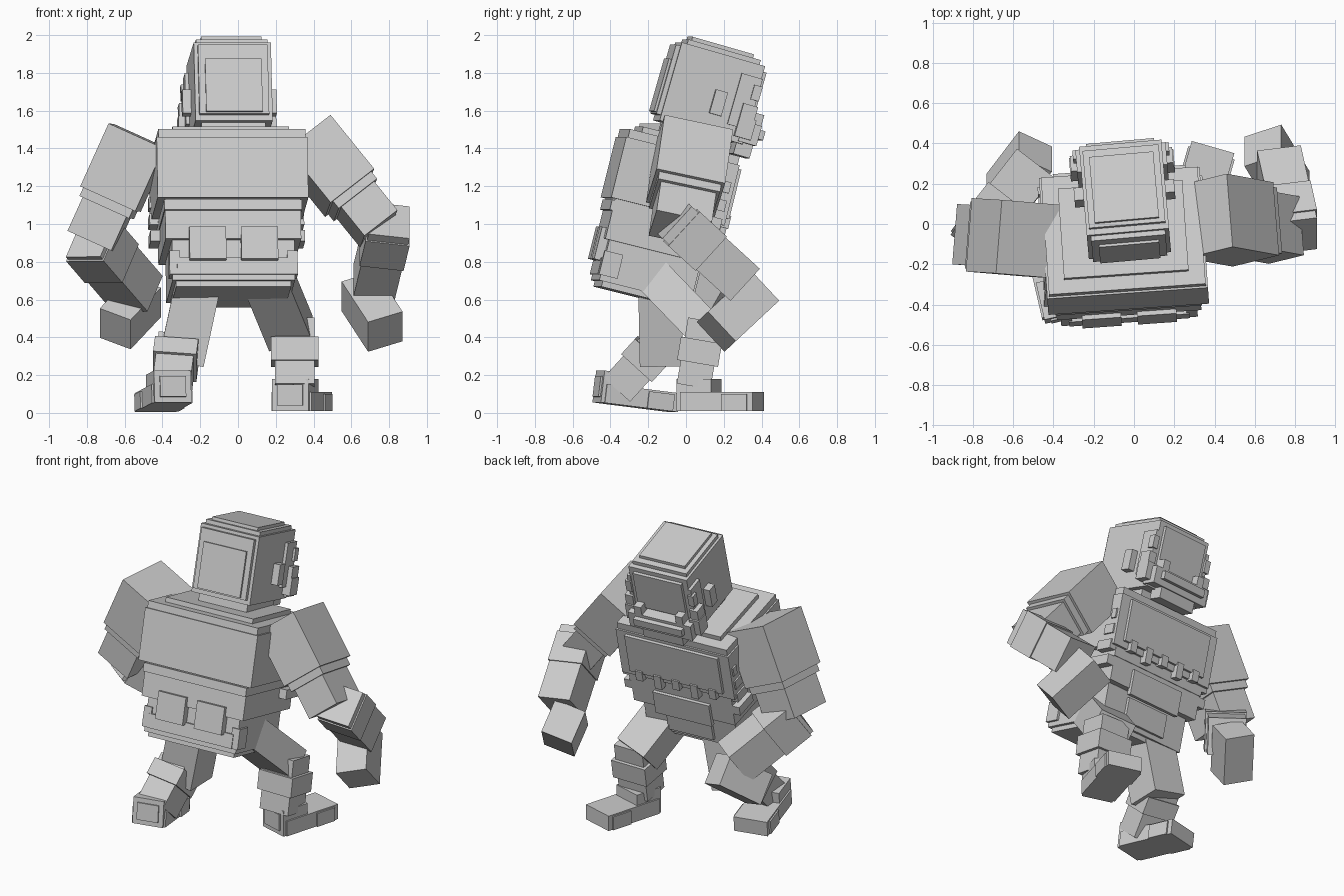
import bpy, bmesh, math
from mathutils import Matrix, Vector

if "Cube" in bpy.data.objects:
    bpy.data.objects.remove(bpy.data.objects["Cube"])

grey = bpy.data.materials.new("stone_grey")
grey.diffuse_color = (0.61, 0.61, 0.61, 1)
grey.use_nodes = True
grey.node_tree.nodes["Principled BSDF"].inputs["Base Color"].default_value = grey.diffuse_color


def part(name, frame, boxes):
    """One object made of axis-aligned boxes (lo, hi) in a tilted frame."""
    bm = bmesh.new()
    for lo, hi in boxes:
        lo, hi = Vector(lo), Vector(hi)
        size = Matrix.Diagonal((*(hi - lo), 1))
        bmesh.ops.create_cube(bm, size=1, matrix=frame @ Matrix.Translation((lo + hi) / 2) @ size)
    me = bpy.data.meshes.new(name)
    bm.to_mesh(me)
    bm.free()
    me.materials.append(grey)
    ob = bpy.data.objects.new(name, me)
    bpy.context.collection.objects.link(ob)
    return ob


def tilted(loc, yaw, lean):
    return (Matrix.Translation(loc) @ Matrix.Rotation(math.radians(yaw), 4, 'Z')
            @ Matrix.Rotation(math.radians(-lean), 4, 'X'))


def limb(name, a, b, wx, wy, side=(1, 0, 0), bands=()):
    """Box from a to b; bands are (start, end, grow) rings along its length."""
    a, b = Vector(a), Vector(b)
    z = (a - b).normalized()
    x = Vector(side)
    x = (x - z * x.dot(z)).normalized()
    y = z.cross(x)
    frame = Matrix.Translation(a) @ Matrix((x, y, z)).transposed().to_4x4()
    n = (a - b).length
    boxes = [((-wx / 2, -wy / 2, -n), (wx / 2, wy / 2, 0))]
    for s, e, g in bands:
        boxes.append(((-wx / 2 - g, -wy / 2 - g, -n * e), (wx / 2 + g, wy / 2 + g, -n * s)))
    part(name, frame, boxes)


def both(lo, hi):
    """A box and its copy mirrored across local x."""
    return [(lo, hi), ((-hi[0], lo[1], lo[2]), (-lo[0], hi[1], hi[2]))]


# Torso: broad chest, waist and hips sharing one leaning frame
T = tilted((-0.05, -0.08, 1.2), 4, 14)
part("chest", T, [((-.40, -.32, -.14), (.40, .30, .19)),
                  ((-.39, -.31, .19), (.39, .29, .235))])
part("collar", T, [((-.31, -.24, .235), (.31, .22, .265))])
part("waist", T, [((-.36, -.295, -.36), (.36, .28, -.14)),
                  ((-.365, -.31, -.205), (.365, .285, -.15))])
part("hips", T, [((-.325, -.27, -.58), (.325, .23, -.35)),
                 ((-.305, -.25, -.61), (.305, .21, -.58)),
                 ((-.30, -.285, -.55), (.30, -.25, -.46))]
     + both((.285, -.28, -.55), (.34, -.18, -.42)))
part("back_pockets", T, both((.04, -.318, -.475), (.235, -.26, -.30)))

# Chest plate with a hanging row of teeth, and a belly plate
teeth = [((x - .025, .28, -.15 - .03 * (i % 2)), (x + .025, .33, -.08))
         for i, x in enumerate((-.26, -.13, 0, .13, .26))]
part("chest_plate", T, [((-.33, .28, -.10), (.33, .32, .17))] + teeth)
part("belly_plate", T, [((-.20, .27, -.40), (.20, .30, -.24)),
                        ((-.16, .22, -.55), (.16, .25, -.40))])
steps = []
for i in range(4):
    steps += both((.36, .12 + .04 * i, -.27 + .1 * i), (.41, .28, -.21 + .1 * i))
part("chest_side_steps", T, steps)

# Head: block skull with stepped crown and back panels
H = tilted((-.045, .129, 1.716), 5, 16)
part("head", H, [((-.205, -.23, -.24), (.205, .23, .19)),
                 ((-.19, -.20, .19), (.19, .20, .215)),
                 ((-.16, -.18, .215), (.16, .16, .235)),
                 ((-.185, -.255, -.21), (.185, -.23, .17))])
part("head_back_panel", H, [((-.15, -.268, -.20), (.15, -.25, .09))])
part("neck", H, [((-.17, -.19, -.36), (.17, .15, -.23))])
part("face_plate", H, [((-.17, .22, -.10), (.17, .25, .16))])
part("cheek_frames", H, both((.20, .12, -.16), (.225, .235, .12))
     + both((.20, .17, -.20), (.255, .25, -.03))
     + both((.20, .20, .00), (.24, .245, .08)))
part("ears", H, both((.20, .01, -.13), (.25, .075, .00)))
part("jaw", H, [((-.22, .20, -.23), (.22, .30, -.12)),
                ((-.14, .20, -.30), (.14, .29, -.20)),
                ((-.17, .25, -.19), (.17, .33, -.14))]
     + both((.19, .17, -.21), (.26, .26, -.10))
     + both((.12, .22, -.15), (.17, .30, -.06)))

# Right arm, elbow out, forearm reaching ahead, fist folded back
limb("right_upper_arm", (.36, .04, 1.45), (.745, -.03, .975), .225, .30, (1, .08, 0),
     bands=((0, .60, .036), (.60, .68, .018)))
limb("right_forearm", (.80, -.06, 1.02), (.72, .30, .69), .22, .23,
     bands=((.10, .50, .008),))
limb("right_hand", (.64, .39, .645), (.78, .16, .43), .20, .215)

# Left arm, hanging lower with the forearm turned inward
limb("left_upper_arm", (-.525, -.075, 1.465), (-.775, -.06, .91), .255, .30, (1, -.08, 0),
     bands=((0, .60, .033), (.60, .68, .017)))
limb("left_forearm", (-.78, -.07, .92), (-.53, .25, .63), .23, .23, (.8, -.6, 0),
     bands=((.05, .45, .010),))
limb("left_hand", (-.49, .36, .615), (-.65, .15, .445), .19, .20)

# Right leg, bent with the knee forward
limb("right_thigh", (.16, -.16, .71), (.28, .12, .42), .24, .20)
limb("right_shin", (.30, .10, .49), (.30, .04, .14), .21, .18,
     bands=((.30, .65, .02),))

# Left leg, trailing with the shin swept back
limb("left_thigh", (-.19, -.14, .78), (-.30, -.13, .27), .24, .23)
limb("left_shin", (-.32, -.15, .36), (-.35, -.36, .13), .20, .19,
     bands=((.15, .50, .015),))


# Feet: tall heel, low instep, stepped toes
def foot(name, loc, yaw, lean):
    part(name, tilted(loc, yaw, lean),
         [((-.10, -.21, 0), (.10, -.02, .17)),
          ((-.11, -.19, 0), (.11, .21, .10)),
          ((-.07, -.22, .03), (.07, -.18, .14))]
         + both((.08, .04, 0), (.12, .18, .09)))


foot("right_foot", (.335, .18, .01), -16, 0)
foot("left_foot", (-.39, -.27, .03), 13, 7)
